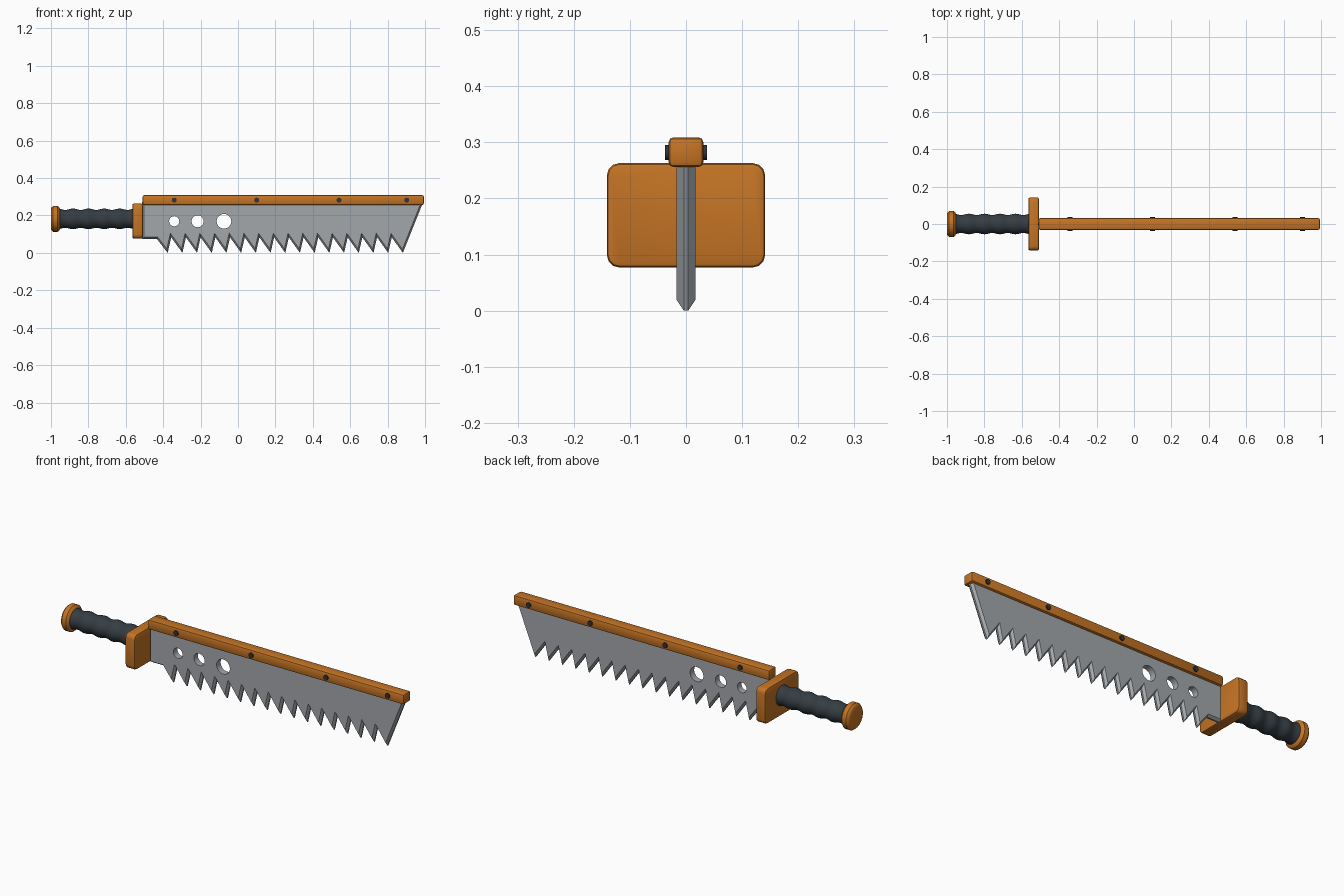
import bpy, bmesh, math
from mathutils import Vector, Matrix

if "Cube" in bpy.data.objects:
    bpy.data.objects.remove(bpy.data.objects["Cube"])


def material(name, rgb):
    m = bpy.data.materials.new(name)
    m.diffuse_color = (*rgb, 1)
    m.use_nodes = True
    m.node_tree.nodes["Principled BSDF"].inputs["Base Color"].default_value = m.diffuse_color
    return m


ORANGE = material("orange wood", (0.56, 0.175, 0.018))
STEEL = material("steel grey", (0.37, 0.39, 0.41))
DARK = material("dark rubber", (0.036, 0.047, 0.056))
BLACK = material("dark bolt", (0.03, 0.034, 0.04))


def finish(bm, name, mat, smooth=None):
    bmesh.ops.recalc_face_normals(bm, faces=bm.faces)
    me = bpy.data.meshes.new(name)
    bm.to_mesh(me)
    bm.free()
    ob = bpy.data.objects.new(name, me)
    bpy.context.collection.objects.link(ob)
    me.materials.append(mat)
    if smooth:
        bpy.ops.object.select_all(action='DESELECT')
        bpy.context.view_layer.objects.active = ob
        ob.select_set(True)
        bpy.ops.object.shade_smooth_by_angle(angle=math.radians(smooth))
    return ob


def loft(bm, rings):
    """Skin equal-length closed rings and cap both ends."""
    vs = [[bm.verts.new(p) for p in r] for r in rings]
    n = len(vs[0])
    for a, b in zip(vs, vs[1:]):
        for i in range(n):
            j = (i + 1) % n
            bm.faces.new((a[i], a[j], b[j], b[i]))
    bm.faces.new(vs[0][::-1])
    bm.faces.new(vs[-1])


def lathe_x(name, profile, z, mat, sides=32):
    bm = bmesh.new()
    loft(bm, [[(x, r * math.cos(2 * math.pi * k / sides), z + r * math.sin(2 * math.pi * k / sides))
               for k in range(sides)] for x, r in profile])
    return finish(bm, name, mat, 35)


def inset(points, d):
    """Mitred inward offset of a counter-clockwise outline."""
    out = []
    for i, p in enumerate(points):
        p = Vector(p)
        e1 = (p - Vector(points[i - 1])).normalized()
        e2 = (Vector(points[(i + 1) % len(points)]) - p).normalized()
        n1, n2 = Vector((-e1.y, e1.x)), Vector((-e2.y, e2.x))
        out.append(p + (n1 + n2) * (d / (1 + n1.dot(n2))))
    return out


def cylinder_y(bm, x, z, r, depth, sides):
    mat = Matrix.Translation((x, 0, z)) @ Matrix.Rotation(math.pi / 2, 4, 'X')
    bmesh.ops.create_cone(bm, cap_ends=True, segments=sides, radius1=r, radius2=r, depth=depth, matrix=mat)


# Serrated blade with bevelled edge
outline = [(-0.512, 0.272), (-0.512, 0.075), (-0.434, 0.075)]
TEETH, PITCH, FIRST = 17, 0.0786, -0.376
for i in range(TEETH):
    tip = FIRST + i * PITCH
    outline.append((tip, 0.0))
    if i < TEETH - 1:
        outline.append((tip + 0.019, 0.083))
outline.append((0.99, 0.272))
inner = inset(outline, 0.0095)
bm = bmesh.new()
loft(bm, [[(p[0], y, p[1]) for p in ring] for ring, y in
          ((inner, -0.017), (outline, -0.004), (outline, 0.004), (inner, 0.017))])
blade = finish(bm, "blade", STEEL)

# Three lightening holes of growing size
bm = bmesh.new()
for x, r in ((-0.341, 0.027), (-0.216, 0.032), (-0.075, 0.039)):
    cylinder_y(bm, x, 0.169, r, 0.2, 32)
cutter = finish(bm, "hole_cutter", STEEL)
cutter.hide_render = True
mod = blade.modifiers.new("holes", 'BOOLEAN')
mod.operation, mod.solver, mod.object = 'DIFFERENCE', 'EXACT', cutter
bpy.ops.object.select_all(action='DESELECT')
bpy.context.view_layer.objects.active = blade
blade.select_set(True)
bpy.ops.object.modifier_apply(modifier=mod.name)
bpy.data.objects.remove(cutter)


def bevelled_box(name, lo, hi, width, segments, corner=0):
    bm = bmesh.new()
    bmesh.ops.create_cube(bm, size=1)
    for v in bm.verts:
        v.co = [lo[k] if v.co[k] < 0 else hi[k] for k in range(3)]
    if corner:  # round the corners running along x first
        edges = [e for e in bm.edges if abs(e.verts[0].co.x - e.verts[1].co.x) > 1e-4]
        bmesh.ops.bevel(bm, geom=edges, offset=corner, segments=3, profile=0.5, affect='EDGES')
        ends = [e for e in bm.edges if abs(e.verts[0].co.x - e.verts[1].co.x) < 1e-4]
    else:
        ends = bm.edges[:]
    bmesh.ops.bevel(bm, geom=ends, offset=width, segments=segments, profile=0.5, affect='EDGES')
    return finish(bm, name, ORANGE, 30)


# Spine bar over the blade, and hand guard
bevelled_box("spine", (-0.51, -0.031, 0.256), (0.994, 0.031, 0.309), 0.009, 2)
bevelled_box("guard", (-0.565, -0.141, 0.077), (-0.508, 0.141, 0.263), 0.008, 2, 0.022)

# Bolts through the spine
for i, x in enumerate((-0.341, 0.1, 0.54, 0.902)):
    bm = bmesh.new()
    cylinder_y(bm, x, 0.282, 0.0135, 0.075, 12)
    finish(bm, f"bolt_{i + 1}", BLACK, 35)

# Rippled grip
steps, x0, x1 = 50, -0.965, -0.55
grip = []
for i in range(steps + 1):
    t = i / steps
    grip.append((x0 + (x1 - x0) * t, 0.0515 + 0.0035 * math.cos(2 * math.pi * 5 * t)))
lathe_x("grip", grip, 0.182, DARK)

# Pommel cap
lathe_x("pommel", [(-1.0, 0.054), (-0.997, 0.061), (-0.988, 0.069), (-0.964, 0.069),
                   (-0.955, 0.061), (-0.952, 0.054)], 0.182, ORANGE)
